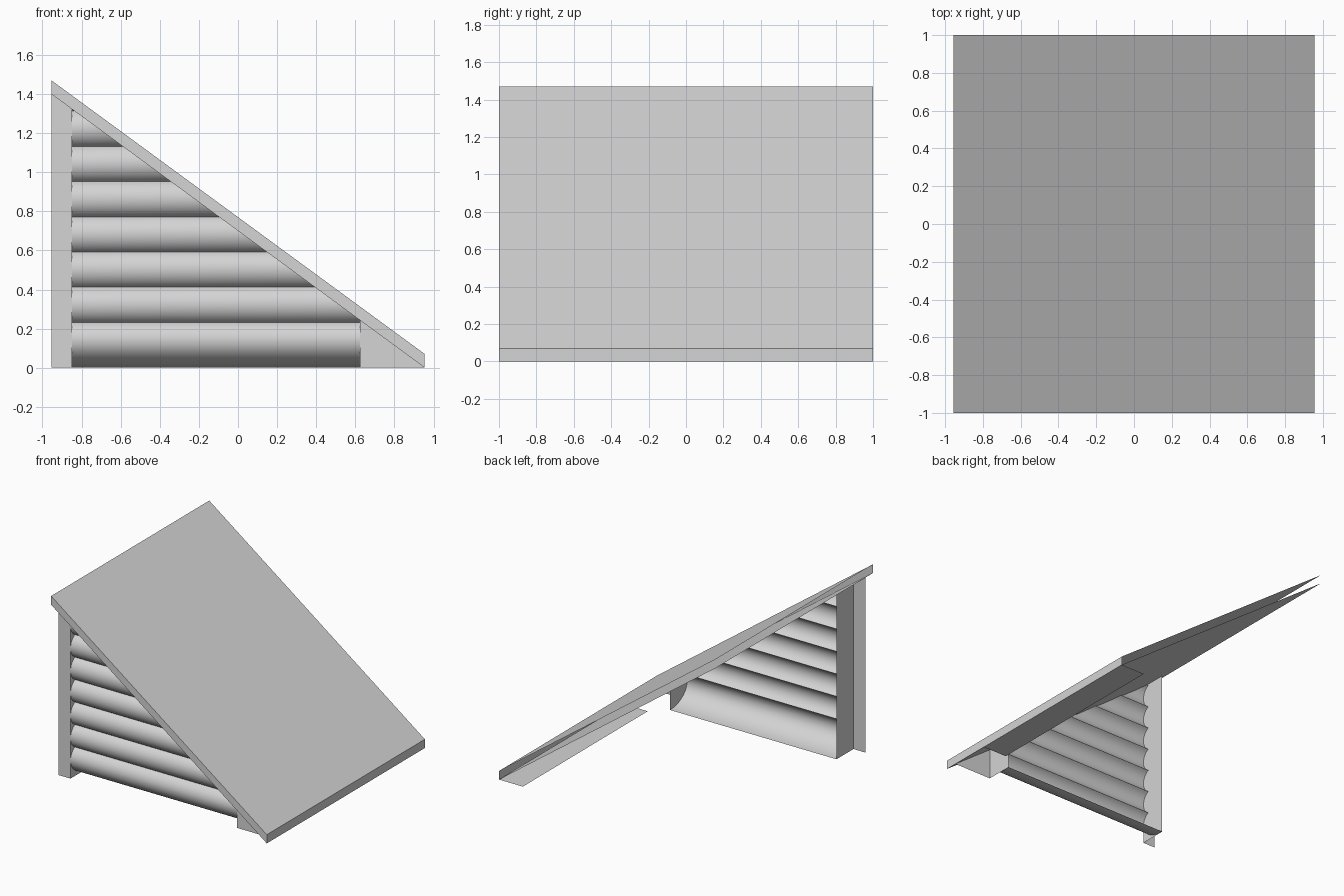
import bpy, bmesh, math
from mathutils import Vector

cube = bpy.data.objects.get("Cube")
if cube:
    bpy.data.objects.remove(cube, do_unlink=True)

grey = bpy.data.materials.new("plain_grey")
grey.use_nodes = True
COLOUR = (0.66, 0.66, 0.66, 1)
grey.diffuse_color = COLOUR
grey.node_tree.nodes["Principled BSDF"].inputs["Base Color"].default_value = COLOUR

# Main dimensions
HALF_X, HALF_Y = 0.955, 1.0
RIDGE, THICK = 1.40, 0.07
FRONT, BACK = -0.905, -0.69        # depth of the gable frame
POST_X, EAVE_X = -0.85, 0.625      # ends of the log wall


def under(x):
    """Height of the roof underside."""
    return RIDGE * (HALF_X - x) / (2 * HALF_X)


def finish(name, bm):
    mesh = bpy.data.meshes.new(name)
    bm.to_mesh(mesh)
    bm.free()
    mesh.materials.append(grey)
    obj = bpy.data.objects.new(name, mesh)
    bpy.context.collection.objects.link(obj)
    return obj


def sheets(name, polygons):
    """Thin panels, each listed as corners in order around its outward side."""
    bm = bmesh.new()
    for corners in polygons:
        bm.faces.new([bm.verts.new(c) for c in corners])
    bmesh.ops.remove_doubles(bm, verts=bm.verts, dist=0.0001)
    return finish(name, bm)


# Roof: top, underside, gable fascia and eave fascia, open at ridge and back
def roof_corner(sx, sy, lift):
    x = sx * HALF_X
    return (x, sy * HALF_Y, under(x) + lift)


ring = [(-1, -1), (1, -1), (1, 1), (-1, 1)]
top = [roof_corner(sx, sy, THICK) for sx, sy in ring]
bottom = [roof_corner(sx, sy, 0) for sx, sy in ring]
sheets("roof", [top, bottom[::-1]] +
       [(bottom[i], bottom[i + 1], top[i + 1], top[i]) for i in (0, 1)])

# Soffit under the eave
sheets("eave_soffit", [[(0.745, -0.58, 0), (0.745, HALF_Y, 0),
                        (HALF_X, HALF_Y, 0), (HALF_X, -0.58, 0)]])


# Corner trims: a front board and a return board behind it
def front_board(x0, x1):
    pts = [(x0, FRONT, 0), (x1, FRONT, 0)]
    if under(x1) > 0:
        pts.append((x1, FRONT, under(x1)))
    return pts + [(x0, FRONT, under(x0))]


def return_board(x):
    return [(x, FRONT, 0), (x, BACK, 0), (x, BACK, under(x)), (x, FRONT, under(x))]


sheets("corner_post", [front_board(-HALF_X, POST_X), return_board(POST_X)])
sheets("eave_end_board", [front_board(EAVE_X, HALF_X), return_board(EAVE_X)])

# Log wall: rounded sill log, then a stack of equal arcs
PITCH, RADIUS, FIRST, STEPS = 0.18, 0.101, 0.142, 12
centre_y = FRONT + RADIUS
half = math.asin(PITCH / 2 / RADIUS)
profile = []
for i in range(STEPS):
    a = math.pi / 2 * i / STEPS
    profile.append((BACK + (FRONT - BACK) * math.sin(a), FIRST * (1 - math.cos(a))))
for log in range(8):
    start = 0 if log == 0 else -half
    for i in range(STEPS):
        a = start + (half - start) * i / STEPS
        profile.append((centre_y - RADIUS * math.cos(a),
                        FIRST + log * PITCH + RADIUS * math.sin(a)))

bm = bmesh.new()
rows = [[bm.verts.new((x, y, z)) for x in (POST_X, EAVE_X)] for y, z in profile]
for low, high in zip(rows, rows[1:]):
    bm.faces.new((low[0], low[1], high[1], high[0]))
slope = Vector((RIDGE, 0, 2 * HALF_X)).normalized()
bmesh.ops.bisect_plane(bm, geom=bm.verts[:] + bm.edges[:] + bm.faces[:],
                       plane_co=(HALF_X, 0, 0), plane_no=slope, clear_outer=True)
wall = finish("log_wall", bm)
bpy.ops.object.select_all(action="DESELECT")
wall.select_set(True)
bpy.context.view_layer.objects.active = wall
bpy.ops.object.shade_smooth_by_angle(angle=math.radians(50))
